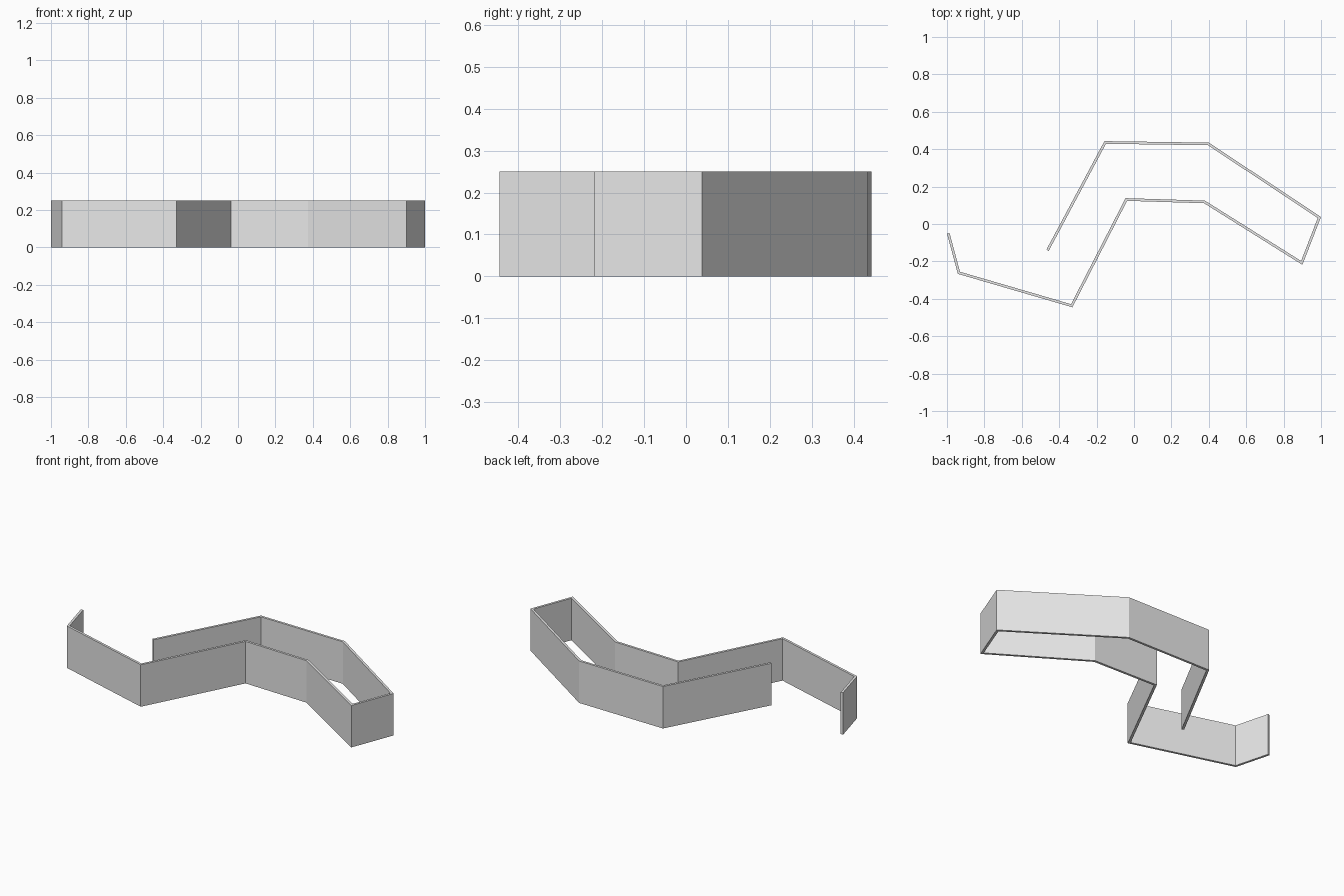
import bpy
import bmesh

HEIGHT = 0.25
THICKNESS = 0.014

# Remove the default cube
cube = bpy.data.objects.get("Cube")
if cube:
    bpy.data.objects.remove(cube, do_unlink=True)

# Plain grey wall material
grey = bpy.data.materials.new("light_grey")
grey.use_nodes = True
color = (0.8, 0.8, 0.8, 1)
grey.diffuse_color = color
grey.node_tree.nodes["Principled BSDF"].inputs["Base Color"].default_value = color

# Wall centre line in plan, from the back wing round to the front wing
path = [(-0.462, -0.14), (-0.154, 0.436), (0.398, 0.428), (0.991, 0.035),
        (0.897, -0.208), (0.377, 0.118), (-0.041, 0.131), (-0.333, -0.437),
        (-0.936, -0.261), (-0.993, -0.05)]

# Sweep the centre line upward into a ribbon
bm = bmesh.new()
line = [bm.verts.new((x, y, 0)) for x, y in path]
edges = [bm.edges.new(pair) for pair in zip(line, line[1:])]
top = bmesh.ops.extrude_edge_only(bm, edges=edges)["geom"]
bmesh.ops.translate(bm, vec=(0, 0, HEIGHT),
                    verts=[g for g in top if isinstance(g, bmesh.types.BMVert)])
bmesh.ops.recalc_face_normals(bm, faces=bm.faces)
mesh = bpy.data.meshes.new("folded_wall")
bm.to_mesh(mesh)
bm.free()
mesh.materials.append(grey)

wall = bpy.data.objects.new("folded_wall", mesh)
bpy.context.collection.objects.link(wall)

# Give the ribbon an even, mitred thickness
solid = wall.modifiers.new("thickness", "SOLIDIFY")
solid.thickness = THICKNESS
solid.offset = 0
solid.use_even_offset = True
